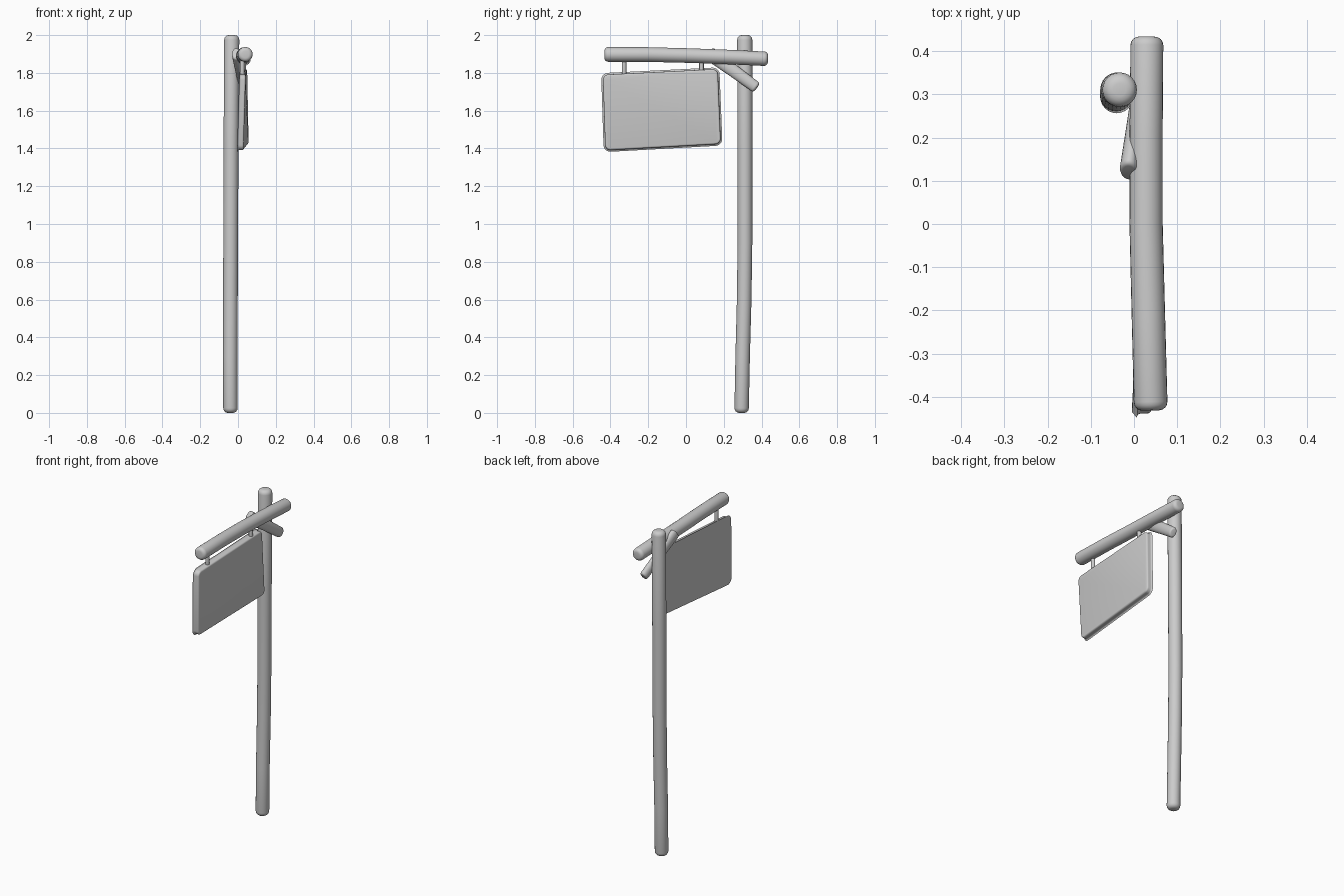
import bpy, bmesh, math
from mathutils import Vector

if "Cube" in bpy.data.objects:
    bpy.data.objects.remove(bpy.data.objects["Cube"])


def finish(name, bm, angle=40):
    bmesh.ops.recalc_face_normals(bm, faces=bm.faces)
    me = bpy.data.meshes.new(name)
    bm.to_mesh(me)
    bm.free()
    ob = bpy.data.objects.new(name, me)
    bpy.context.collection.objects.link(ob)
    bpy.ops.object.select_all(action='DESELECT')
    ob.select_set(True)
    bpy.context.view_layer.objects.active = ob
    bpy.ops.object.shade_smooth_by_angle(angle=math.radians(angle))
    return ob


def log(name, pts, r, rx=None, sides=24, side=(1, 0, 0), edge=0.02):
    """Round-ended pole through pts; r may be a (start, end) pair."""
    pts = [Vector(p) for p in pts]
    r0, r1 = r if isinstance(r, tuple) else (r, r)
    d0, d1 = (pts[1] - pts[0]).normalized(), (pts[-1] - pts[-2]).normalized()
    # stations: (centre, direction, radius inset)
    st = []
    arc = [math.pi / 2 * i / 4 for i in range(5)]
    for a in arc:
        st.append((pts[0] + d0 * edge * (1 - math.sin(a)), d0, edge * (1 - math.cos(a))))
    st.reverse()
    st = [(pts[0] + d0 * edge * (1 - math.cos(a)), d0, edge * (1 - math.sin(a))) for a in arc]
    for a, b, c in zip(pts, pts[1:], pts[2:]):
        st.append((b, (c - a).normalized(), 0))
    st += [(pts[-1] - d1 * edge * (1 - math.cos(a)), d1, edge * (1 - math.sin(a)))
           for a in reversed(arc)]
    total = (pts[-1] - pts[0]).length
    bm = bmesh.new()
    rings = []
    for c, d, inset in st:
        t = min(1, (c - pts[0]).length / total)
        rad = r0 + (r1 - r0) * t
        ra = (rx or rad) - inset * (rx or rad) / rad
        v = d.cross(Vector(side)).normalized()
        u = v.cross(d)
        rings.append([bm.verts.new(c + u * ra * math.cos(k) + v * (rad - inset) * math.sin(k))
                      for k in (2 * math.pi * i / sides for i in range(sides))])
    for a, b in zip(rings, rings[1:]):
        for i in range(sides):
            j = (i + 1) % sides
            bm.faces.new((a[i], a[j], b[j], b[i]))
    bm.faces.new(rings[0])
    bm.faces.new(rings[-1])
    return finish(name, bm)


# Upright post, slightly bent
log("post", [(-.040, .294, 0), (-.041, .300, .3), (-.040, .308, .6), (-.039, .312, .9),
             (-.037, .312, 1.4), (-.033, .311, 2.0)], (.038, .040), edge=.025)

# Horizontal arm
log("arm", [(.039, -.432, 1.898), (.033, -.2, 1.897), (.028, 0, 1.892),
            (.028, .2, 1.885), (.030, .434, 1.874)], (.039, .038), edge=.02)

# Diagonal brace between post and arm
log("brace", [(-.012, .120, 1.905), (.008, .25, 1.812), (.028, .374, 1.721)],
    (.037, .030), rx=.022, edge=.012)

# Hanging rods
for i, (x, y) in enumerate([(.022, -.328), (.03, .082)]):
    log(f"hanger_{i + 1}", [(x, y, 1.77), (x, y, 1.82), (x, y, 1.885)], .012, sides=12, edge=.003)

# Sign board: skewed quad (x, y, z), thickened with rounded corners
corners = [(.012, -.427, 1.390), (.040, .184, 1.424), (.032, .168, 1.820), (.024, -.440, 1.790)]
T = .0165
bm = bmesh.new()
back, front = [[bm.verts.new((x + s, y, z)) for x, y, z in corners] for s in (-T, T)]
bm.faces.new(back)
bm.faces.new(front)
for i in range(4):
    j = (i + 1) % 4
    bm.faces.new((back[i], back[j], front[j], front[i]))
cross = [e for e in bm.edges if abs(e.verts[0].co.x - e.verts[1].co.x) > 1.9 * T
         and (e.verts[0].co - e.verts[1].co).length < .1]
bmesh.ops.bevel(bm, geom=cross, offset=.028, segments=5, profile=.5, affect='EDGES')
bm.normal_update()
rim = [e for e in bm.edges if any(len(f.verts) > 4 for f in e.link_faces)]
bmesh.ops.bevel(bm, geom=rim, offset=.009, segments=3, profile=.5, affect='EDGES')
finish("sign_board", bm)
